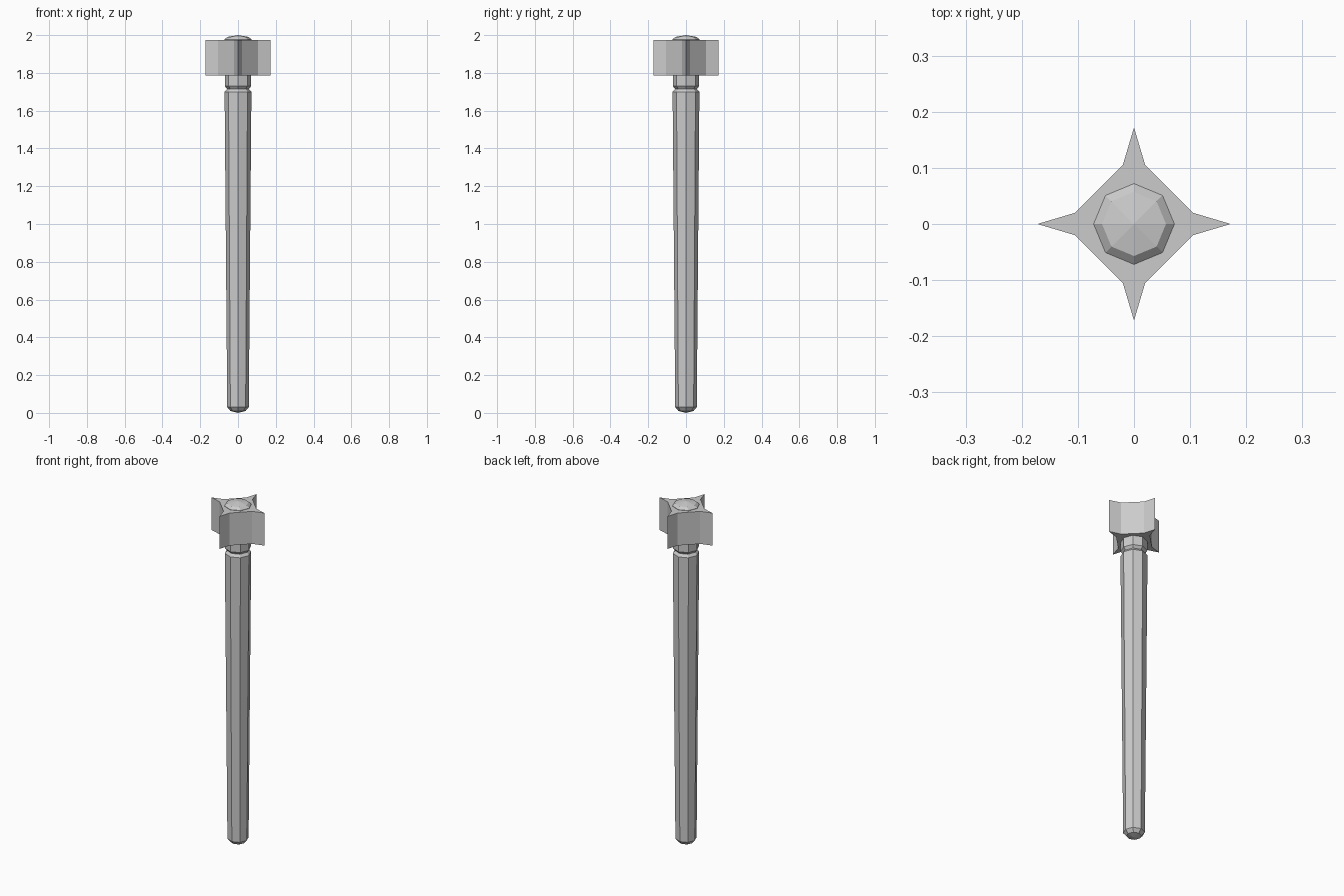
import bpy, bmesh
from math import cos, sin, pi

cube = bpy.data.objects.get("Cube")
if cube:
    bpy.data.objects.remove(cube, do_unlink=True)

grey = bpy.data.materials.new("plain_grey")
grey.use_nodes = True
colour = (0.6, 0.6, 0.6, 1)
grey.diffuse_color = colour
grey.node_tree.nodes["Principled BSDF"].inputs["Base Color"].default_value = colour


def finish(name, bm):
    bmesh.ops.recalc_face_normals(bm, faces=bm.faces)
    mesh = bpy.data.meshes.new(name)
    bm.to_mesh(mesh)
    bm.free()
    mesh.materials.append(grey)
    obj = bpy.data.objects.new(name, mesh)
    bpy.context.collection.objects.link(obj)
    return obj


def lathe(name, profile, sides=8, bottom=None, top=None):
    """Stack rings of (radius, height); close each end with a point or a flat face."""
    bm = bmesh.new()
    rings = [[bm.verts.new((r * cos(2 * pi * i / sides), r * sin(2 * pi * i / sides), z))
              for i in range(sides)] for r, z in profile]
    for a, b in zip(rings, rings[1:]):
        for i in range(sides):
            j = (i + 1) % sides
            bm.faces.new((a[i], a[j], b[j], b[i]))
    for ring, z in ((rings[0], bottom), (rings[-1], top)):
        if z is None:
            bm.faces.new(ring)
        else:
            tip = bm.verts.new((0, 0, z))
            for i in range(sides):
                bm.faces.new((ring[i], ring[(i + 1) % sides], tip))
    return finish(name, bm)


# Tapered handle with a rounded foot
lathe("handle", [(0.04, 0.01), (0.057, 0.03), (0.071, 1.70), (0.058, 1.715)], bottom=0.0)

# Collar above the groove, running up into the head
lathe("collar", [(0.058, 1.715), (0.07, 1.73), (0.07, 1.80)])

# Low faceted cap on top of the head
lathe("cap", [(0.072, 1.96), (0.072, 1.977), (0.057, 1.99)], top=2.0)

# Four-pointed flanged head
outline = []
for k in range(4):
    c, s = round(cos(k * pi / 2)), round(sin(k * pi / 2))
    for x, y in ((0.105, -0.02), (0.172, 0), (0.105, 0.02)):
        outline.append((c * x - s * y, s * x + c * y))
bm = bmesh.new()
base = bm.faces.new([bm.verts.new((x, y, 1.785)) for x, y in outline])
extruded = bmesh.ops.extrude_face_region(bm, geom=[base], use_keep_orig=True)
bmesh.ops.translate(bm, vec=(0, 0, 0.19),
                    verts=[g for g in extruded["geom"] if isinstance(g, bmesh.types.BMVert)])
finish("flanged_head", bm)
